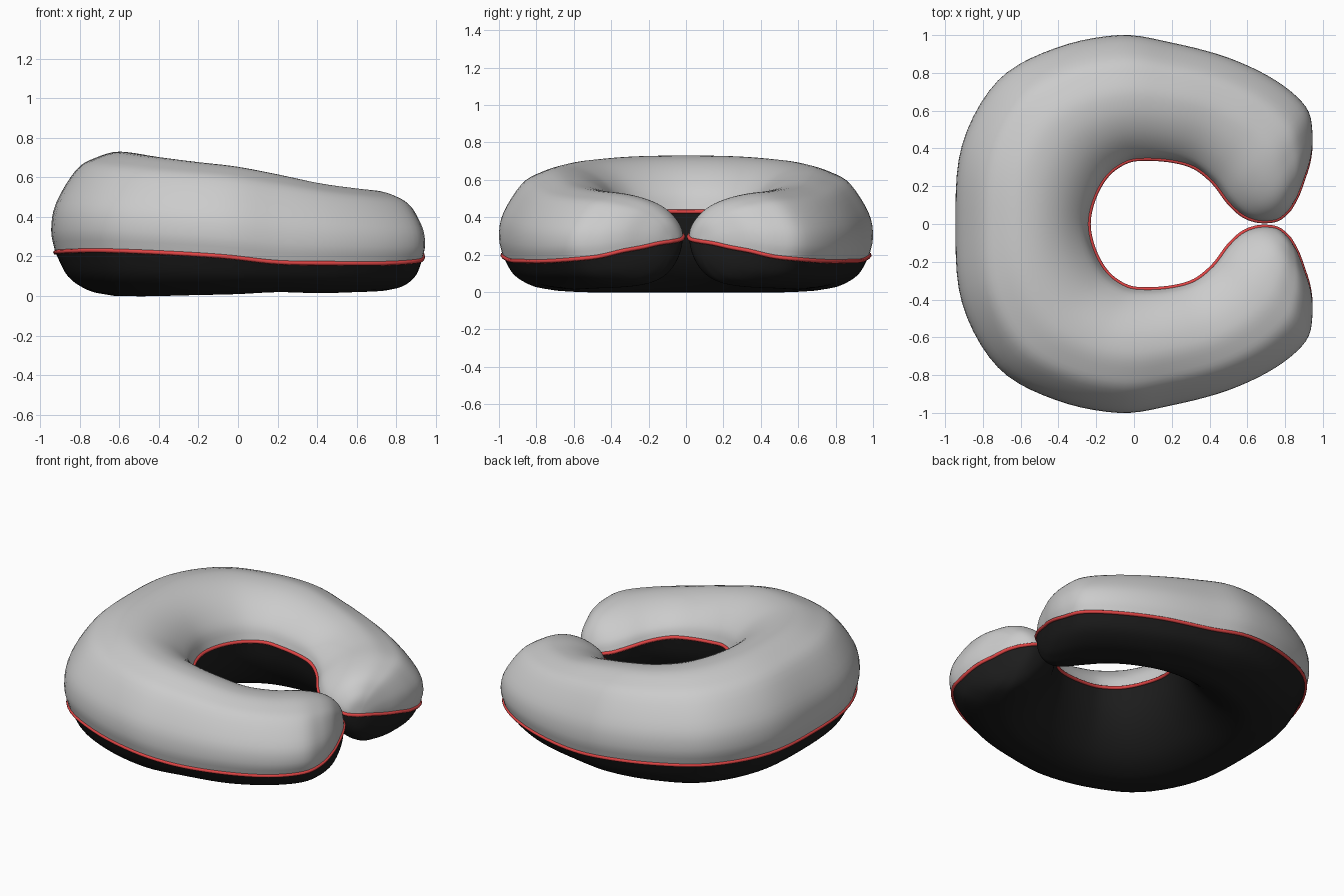
import bpy, bmesh
from mathutils import Vector

if "Cube" in bpy.data.objects:
    bpy.data.objects.remove(bpy.data.objects["Cube"])

# Half of the C path, back centre to tip:
# inner x, inner y, outer x, outer y, inner seam z, outer seam z, top z, bottom z
HALF = [
    (-.24, .00, -.945, .00, .43, .22, .73, .00),
    (-.21, .14, -.91, .42, .43, .225, .725, .00),
    (-.14, .26, -.72, .76, .425, .23, .705, .00),
    (-.04, .33, -.42, .93, .42, .22, .68, .005),
    (.06, .345, -.08, 1.0, .41, .20, .655, .01),
    (.20, .335, .20, .96, .40, .17, .615, .02),
    (.32, .30, .50, .88, .39, .165, .57, .015),
    (.42, .22, .75, .76, .37, .165, .545, .02),
    (.50, .115, .91, .62, .345, .175, .53, .025),
    (.57, .05, .945, .48, .32, .19, .505, .035),
    (.64, .02, .935, .35, .305, .22, .47, .055),
    (.71, .015, .90, .24, .295, .24, .42, .10),
    (.77, .03, .865, .15, .28, .26, .36, .17),
    (.825, .08, .825, .08, .27, .27, .27, .27),
]
# Cross-section halves, outer seam to inner seam: across, height between seam and top/bottom
UPPER = [(.03, 0), (.0, .22), (.035, .49), (.18, .82), (.32, .94), (.49, 1),
         (.66, .93), (.82, .71), (.95, .36), (1, 0)]
LOWER = [(.03, 0), (.12, .55), (.26, .86), (.40, .97), (.52, 1),
         (.70, .88), (.85, .64), (.95, .34), (1, 0)]


def smooth(points, steps):
    """Catmull-Rom through tuples of any size."""
    p = [Vector(q) for q in points]
    p = [2 * p[0] - p[1]] + p + [2 * p[-1] - p[-2]]
    out = []
    for a, b, c, d in zip(p, p[1:], p[2:], p[3:]):
        for k in range(steps):
            t = k / steps
            out.append(.5 * (2 * b + (c - a) * t + (2 * a - 5 * b + 4 * c - d) * t * t
                             + (3 * b - a - 3 * c + d) * t ** 3))
    return out + [p[-2]]


def ring(st, profile, edge):
    """Place a half section at one station."""
    ix, iy, ox, oy, zi, zo = st[:6]
    pts = []
    crest = max(range(len(profile)), key=lambda k: profile[k][1])
    for k, (u, h) in enumerate(profile):
        seam = zo if k <= crest else zi
        pts.append(Vector((ox + (ix - ox) * u, oy + (iy - oy) * u,
                           seam + (st[edge] - seam) * h)))
    return pts


def material(name, color):
    m = bpy.data.materials.new(name)
    m.diffuse_color = color
    m.use_nodes = True
    m.node_tree.nodes["Principled BSDF"].inputs["Base Color"].default_value = m.diffuse_color
    return m


mirrored = [(s[0], -s[1], s[2], -s[3]) + s[4:] for s in HALF[:0:-1]]
stations = smooth(mirrored + HALF, 5)


def shell(name, profile, edge, flip):
    rings = [ring(s, smooth(profile, 4), edge) for s in stations]
    bm = bmesh.new()
    v = [[bm.verts.new(p) for p in r] for r in rings]
    for a, b in zip(v, v[1:]):
        for j in range(len(a) - 1):
            q = [a[j], a[j + 1], b[j + 1], b[j]]
            bm.faces.new(q[::-1] if flip else q)
    bmesh.ops.remove_doubles(bm, verts=bm.verts, dist=.0005)
    me = bpy.data.meshes.new(name)
    bm.to_mesh(me)
    bm.free()
    me.shade_smooth()
    ob = bpy.data.objects.new(name, me)
    bpy.context.collection.objects.link(ob)
    return ob, rings


# Grey top cover and black underside
top, rings = shell("top_cover", UPPER, 6, False)
base, _ = shell("bottom_cover", LOWER, 7, True)
base.data.materials.append(material("black_fabric", (.012, .012, .012, 1)))

# Red piping around the whole seam
loop = [r[0] for r in rings] + [r[-1] for r in rings[-2:0:-1]]
cu = bpy.data.curves.new("seam_piping", 'CURVE')
cu.dimensions = '3D'
cu.bevel_depth = .011
cu.bevel_resolution = 2
sp = cu.splines.new('POLY')
sp.points.add(len(loop) - 1)
for pt, co in zip(sp.points, loop):
    pt.co = (*co, 1)
sp.use_cyclic_u = True
cu.materials.append(material("red_piping", (.75, .06, .06, 1)))
bpy.context.collection.objects.link(bpy.data.objects.new("seam_piping", cu))
